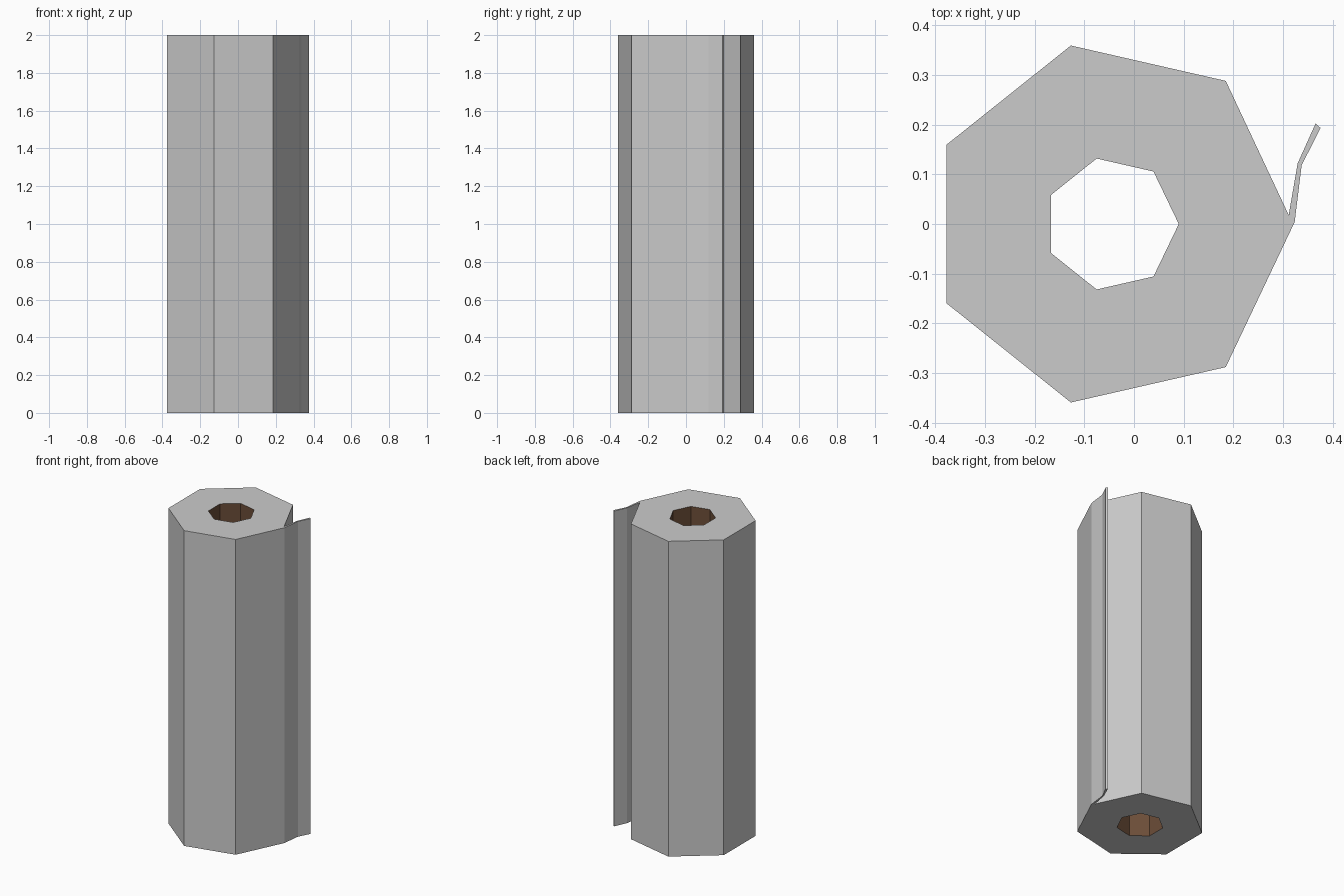
import bpy, bmesh, math

if "Cube" in bpy.data.objects:
    bpy.data.objects.remove(bpy.data.objects["Cube"])

CX, H = -0.045, 2.0


def material(name, rgb):
    m = bpy.data.materials.new(name)
    m.diffuse_color = (*rgb, 1)
    m.use_nodes = True
    m.node_tree.nodes["Principled BSDF"].inputs["Base Color"].default_value = m.diffuse_color
    return m


def heptagon(r):
    return [(CX + r * math.cos(i * math.tau / 7), r * math.sin(i * math.tau / 7))
            for i in range(7)]


paper = material("paper grey", (0.60, 0.60, 0.60))
card = material("cardboard brown", (0.15, 0.075, 0.04))

# Cross-section: seven-sided roll, central hole, loose sheet end
outer = heptagon(0.368)
outer[0] = (0.323, 0.004)
inner = heptagon(0.135)
notch = (0.311, 0.018)
flap_out = [(0.337, 0.118), (0.375, 0.193)]
flap_in = [(0.329, 0.122), (0.365, 0.202)]
outline = [outer[0], *flap_out, *flap_in[::-1], notch, *outer[1:]]

# Cap pieces: wedges around the hole plus two strips of the loose sheet
caps = [[inner[i], outer[i]] + ([notch] if i == 0 else [])
        + [outer[(i + 1) % 7], inner[(i + 1) % 7]] for i in range(7)]
caps.append([outer[0], flap_out[0], flap_in[0], notch])
caps.append([flap_out[0], flap_out[1], flap_in[1], flap_in[0]])

bm = bmesh.new()
verts = {}


def vert(p, z):
    if (p, z) not in verts:
        verts[p, z] = bm.verts.new((*p, z))
    return verts[p, z]


def walls(loop, mat):
    for a, b in zip(loop, loop[1:] + loop[:1]):
        f = bm.faces.new([vert(a, 0), vert(b, 0), vert(b, H), vert(a, H)])
        f.material_index = mat


for piece in caps:
    bm.faces.new([vert(p, H) for p in piece])
    bm.faces.new([vert(p, 0) for p in reversed(piece)])
walls(outline, 0)           # paper outside
walls(inner[::-1], 1)       # cardboard core lining

me = bpy.data.meshes.new("paper_roll")
bm.to_mesh(me)
bm.free()
me.materials.append(paper)
me.materials.append(card)
bpy.context.collection.objects.link(bpy.data.objects.new("paper_roll", me))
